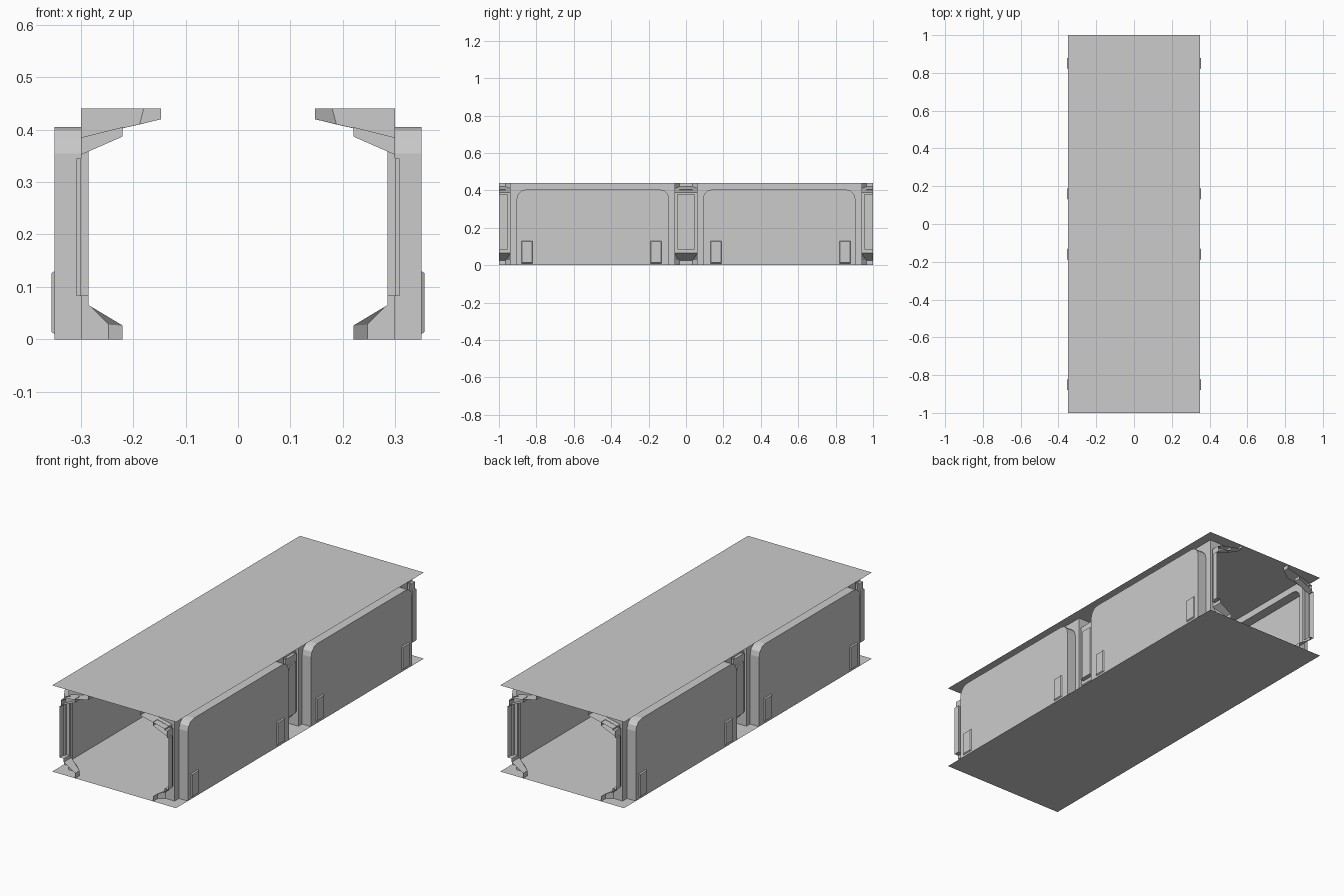
import bpy, bmesh, math

cube = bpy.data.objects.get("Cube")
if cube:
    bpy.data.objects.remove(cube)

grey = bpy.data.materials.new("light_grey")
grey.use_nodes = True
colour = (0.6, 0.6, 0.6, 1)
grey.diffuse_color = colour
grey.node_tree.nodes["Principled BSDF"].inputs["Base Color"].default_value = colour

L, H, OUT, WALL, RIB = 1.0, 0.44, 0.35, 0.30, 0.285   # half length, height, wall depths
HALF = 0.06                                            # half width of a rib


def sheet(name, faces, mirror=True):
    """Object from a list of polygons, mirrored to the four quarters."""
    bm = bmesh.new()
    for pts in faces:
        bm.faces.new([bm.verts.new(p) for p in pts])
    bmesh.ops.remove_doubles(bm, verts=bm.verts, dist=0.0005)
    bmesh.ops.recalc_face_normals(bm, faces=bm.faces)
    me = bpy.data.meshes.new(name)
    bm.to_mesh(me)
    bm.free()
    me.materials.append(grey)
    ob = bpy.data.objects.new(name, me)
    bpy.context.collection.objects.link(ob)
    if mirror:
        mod = ob.modifiers.new("Mirror", 'MIRROR')
        mod.use_axis = (True, True, False)
        mod.use_mirror_merge = False
    return ob


def at_x(x, y0, y1, z0, z1):
    return [(x, y0, z0), (x, y1, z0), (x, y1, z1), (x, y0, z1)]


def at_y(y, x0, x1, z0, z1):
    return [(x0, y, z0), (x1, y, z0), (x1, y, z1), (x0, y, z1)]


def at_z(z, x0, x1, y0, y1):
    return [(x0, y0, z), (x1, y0, z), (x1, y1, z), (x0, y1, z)]


# Floor and roof sheets
for name, z in (("floor", 0), ("roof", H)):
    sheet(name, [at_z(z, -OUT, OUT, -L, L)], mirror=False)

# Wall bays: arched pocket pushed out of the inner wall
y0, y1, top, r, seg = 0.09, 0.905, 0.405, 0.05, 3
arch = [(y0, 0)]
for cy, start in ((y0 + r, 180), (y1 - r, 90)):
    for i in range(seg + 1):
        a = math.radians(start - 90 * i / seg)
        arch.append((cy + r * math.cos(a), top - r + r * math.sin(a)))
arch.append((y1, 0))
sheet("bay_panel", [[(OUT, y, z) for y, z in arch]])
sheet("bay_rim", [[(WALL, *a), (OUT, *a), (OUT, *b), (WALL, *b)]
                  for a, b in zip(arch, arch[1:])])
surround = [(HALF, 0), (HALF, H), (L - HALF, H), (L - HALF, 0)] + arch[::-1]
sheet("bay_surround", [[(WALL, y, z) for y, z in surround]])

# Low tabs on the outside of each bay
for name, yc in (("inner_tab", 0.16), ("outer_tab", 0.85)):
    base = at_x(OUT, yc - 0.03, yc + 0.03, 0.01, 0.13)
    cap = at_x(OUT + 0.006, yc - 0.026, yc + 0.026, 0.014, 0.126)
    sides = [[base[i], base[i - 1], cap[i - 1], cap[i]] for i in range(4)]
    sheet(name, [cap] + sides)

# Half of a rib, with y measured out from its centre line
G, C, BACK = 0.045, 0.03, 0.308          # groove, centre recess, recess depth
lo, mid, hi, under = 0.083, 0.345, 0.38, 0.388
post = [
    at_x(RIB, G, HALF, 0.065, under),
    at_x(RIB, 0, G, 0.065, lo),
    at_x(RIB, 0, G, hi, under),
    at_y(G, RIB, WALL, lo, hi),
    at_z(lo, RIB, WALL, 0, G),
    at_z(hi, RIB, WALL, 0, G),
    at_x(WALL, C, G, lo, hi),
    at_x(WALL, 0, C, mid, hi),
    at_y(C, WALL, BACK, lo, mid),
    at_z(lo, WALL, BACK, 0, C),
    at_z(mid, WALL, BACK, 0, C),
    at_x(BACK, 0, C, lo, mid),
]
side = [(WALL, 0), (0.247, 0), (0.247, 0.028), (0.28, 0.062), (RIB, 0.065),
        (RIB, under), (0.188, 0.41), (0.18, H), (WALL, H)]
post.append([(x, HALF, z) for x, z in side])

N, TIP, TOE = 0.035, 0.147, 0.22
bracket = [
    [(RIB, 0, under), (TIP, 0, 0.42), (TIP, N, 0.42), (0.188, HALF, 0.41), (RIB, HALF, under)],
    [(0.188, HALF, 0.41), (0.18, HALF, H), (TIP, N, H), (TIP, N, 0.42)],
    at_x(TIP, 0, N, 0.42, H),
]
block_side = [(WALL, 0.352), (TOE, 0.387), (TOE, 0.405), (WALL, 0.385)]
block = [
    [(x, N, z) for x, z in block_side],
    [(WALL, 0, 0.352), (TOE, 0, 0.387), (TOE, N, 0.387), (WALL, N, 0.352)],
    at_x(TOE, 0, N, 0.387, 0.405),
]
foot = [
    [(RIB, 0, 0.065), (TOE, 0, 0.026), (TOE, N, 0.026), (0.28, HALF, 0.062), (RIB, HALF, 0.065)],
    [(TOE, N, 0.026), (0.28, HALF, 0.062), (0.247, HALF, 0.028)],
    [(TOE, N, 0.026), (0.247, HALF, 0.028), (0.247, HALF, 0), (TOE, N, 0)],
    at_x(TOE, 0, N, 0, 0.026),
]

# Full ribs in the middle, half ribs at the open ends
for place, origin, way in (("middle", 0, 1), ("end", L, -1)):
    for part, faces in (("post", post), ("bracket", bracket),
                        ("block", block), ("foot", foot)):
        sheet(f"{place}_rib_{part}",
              [[(x, origin + way * y, z) for x, y, z in f] for f in faces])
